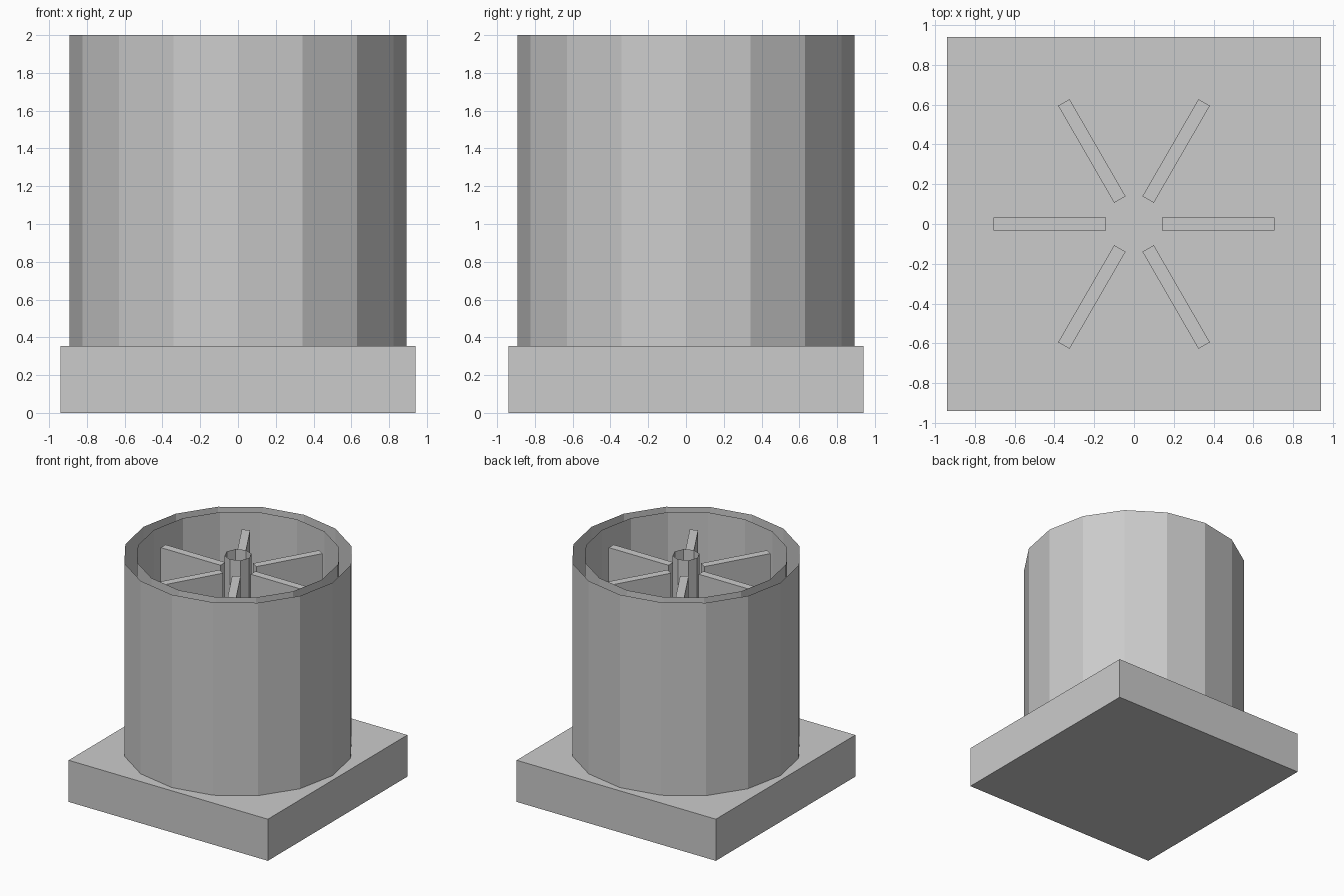
import bpy
from math import radians, cos, sin

if "Cube" in bpy.data.objects:
    bpy.data.objects.remove(bpy.data.objects["Cube"])

BASE_TOP = 0.355


def box(name, size, loc, angle=0.0):
    bpy.ops.mesh.primitive_cube_add(size=1, location=loc, rotation=(0, 0, angle))
    ob = bpy.context.object
    ob.name = name
    ob.scale = size
    bpy.ops.object.transform_apply(location=False, rotation=False, scale=True)
    return ob


def open_tube(name, radius, sides, z0, z1, inward=False):
    # uncapped cylinder wall with a vertex on +x
    ring = [(radius * cos(radians(360 * i / sides)),
             radius * sin(radians(360 * i / sides))) for i in range(sides)]
    verts = [(x, y, z) for z in (z0, z1) for x, y in ring]
    faces = []
    for i in range(sides):
        j = (i + 1) % sides
        f = (i, j, sides + j, sides + i)
        faces.append(f[::-1] if inward else f)
    mesh = bpy.data.meshes.new(name)
    mesh.from_pydata(verts, [], faces)
    ob = bpy.data.objects.new(name, mesh)
    bpy.context.collection.objects.link(ob)
    return ob


# Square plinth
box("base", (1.88, 1.88, BASE_TOP), (0, 0, BASE_TOP / 2))

# Double wall, open at the rim
open_tube("outer_wall", 0.892, 16, BASE_TOP, 2.0)
open_tube("inner_wall", 0.793, 16, BASE_TOP, 2.0, inward=True)

# Central hub tube
open_tube("hub", 0.105, 8, BASE_TOP, 2.0)

# Six radial fins standing around the hub
FIN_TOP, R_IN, R_OUT = 1.885, 0.142, 0.706
r = (R_IN + R_OUT) / 2
for k in range(6):
    a = radians(60 * k)
    box(f"fin_{k + 1}", (R_OUT - R_IN, 0.066, FIN_TOP - BASE_TOP),
        (r * cos(a), r * sin(a), (FIN_TOP + BASE_TOP) / 2), a)
